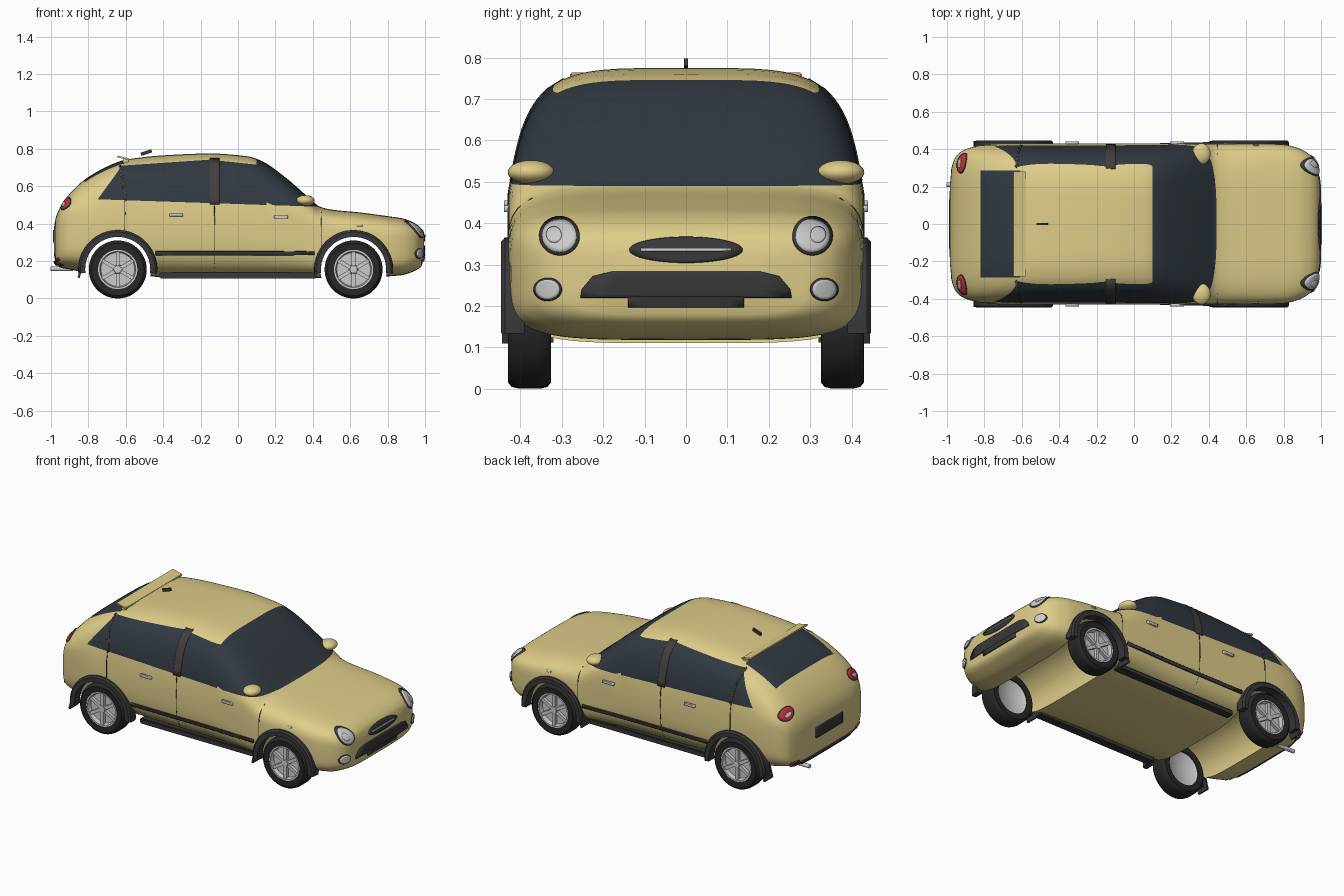
import bpy, bmesh
from math import sin, cos, pi, radians
from mathutils import Vector, Matrix

if "Cube" in bpy.data.objects:
    bpy.data.objects.remove(bpy.data.objects["Cube"])

def material(name, rgb):
    m = bpy.data.materials.new(name)
    m.diffuse_color = (*rgb, 1)
    m.use_nodes = True
    m.node_tree.nodes["Principled BSDF"].inputs["Base Color"].default_value = m.diffuse_color
    return m

PAINT = material("paint", (.73, .61, .25))
GLASS = material("glass", (.03, .04, .052))
TRIM = material("trim", (.04, .04, .043))
RUBBER = material("rubber", (.02, .02, .02))
SILVER = material("silver", (.6, .6, .62))
RED = material("red", (.5, .03, .04))
PILLAR = material("pillar", (.06, .05, .045))

# Body stations along the length: x, half width, underside z, top z
KEYS = [(-.985, .20, .24, .37), (-.975, .30, .19, .43), (-.95, .365, .165, .49), (-.9, .40, .155, .56),
        (-.82, .42, .14, .635), (-.7, .43, .125, .705), (-.6, .43, .12, .742), (-.4, .43, .115, .765),
        (-.15, .43, .11, .775), (.05, .43, .11, .76), (.12, .43, .11, .738), (.25, .43, .11, .65),
        (.40, .43, .11, .52), (.435, .43, .11, .492), (.5, .43, .11, .475), (.65, .43, .115, .46),
        (.8, .425, .118, .44), (.88, .405, .125, .428), (.94, .37, .145, .405), (.98, .31, .17, .372),
        (.995, .20, .23, .335)]
N = 4.5

def slope(i, c):
    d = [(KEYS[j + 1][c] - KEYS[j][c]) / (KEYS[j + 1][0] - KEYS[j][0])
         for j in (i - 1, i) if 0 <= j < len(KEYS) - 1]
    if len(d) == 1:
        return d[0]
    return 2 * d[0] * d[1] / (d[0] + d[1]) if d[0] * d[1] > 0 else 0

def station(x):
    i = 0
    while i < len(KEYS) - 2 and x > KEYS[i + 1][0]:
        i += 1
    h = KEYS[i + 1][0] - KEYS[i][0]
    t = min(max((x - KEYS[i][0]) / h, 0), 1)
    return [KEYS[i][c] * (2*t**3 - 3*t*t + 1) + KEYS[i + 1][c] * (3*t*t - 2*t**3)
            + h * (slope(i, c) * (t**3 - 2*t*t + t) + slope(i + 1, c) * (t**3 - t*t)) for c in (1, 2, 3)]

def tumble(z):  # cabin sides lean inward
    return 1 - .42 * max(0, z - .47) + .35 * max(0, z - .68) ** 1.5

def surf_y(x, z):
    w, zb, zt = station(x)
    u = abs((z - (zb + zt) / 2) / ((zt - zb) / 2))
    return w * tumble(z) * (1 - u ** N) ** (1 / N) if u < 1 else 0

def surf_x(y, z, sign):  # body surface seen from the front (1) or rear (-1)
    lo, hi = .4 * sign, .995 if sign > 0 else -.985
    if abs(y) < surf_y(hi, z):
        return hi
    for _ in range(22):
        mid = (lo + hi) / 2
        lo, hi = (mid, hi) if abs(y) < surf_y(mid, z) else (lo, mid)
    return lo

def finish(name, bm, mats, angle=40):
    bmesh.ops.recalc_face_normals(bm, faces=bm.faces)
    me = bpy.data.meshes.new(name)
    bm.to_mesh(me)
    bm.free()
    ob = bpy.data.objects.new(name, me)
    bpy.context.collection.objects.link(ob)
    for m in mats:
        me.materials.append(m)
    me.shade_smooth()
    me.set_sharp_from_angle(angle=radians(angle))
    return ob

def box(name, loc, size, mat, rot=0, axis='Y', bevel=0):
    bm = bmesh.new()
    bmesh.ops.create_cube(bm, size=1, matrix=Matrix.Translation(loc) @ Matrix.Rotation(radians(rot), 4, axis)
                          @ Matrix.Diagonal((*size, 1)))
    if bevel:
        bmesh.ops.bevel(bm, geom=bm.edges[:], offset=bevel, segments=2, affect='EDGES')
    return finish(name, bm, [mat], 30)

def sweep(name, prof, mat, centre, a0=0, a1=360, n=48, closed=True):
    """Revolve an (r, y) profile about a y-parallel axis."""
    bm = bmesh.new()
    full = a1 - a0 == 360
    rows = [[bm.verts.new(Vector(centre) + Vector((r * cos(a), y, r * sin(a)))) for r, y in prof]
            for a in (radians(a0 + (a1 - a0) * k / n) for k in range(n if full else n + 1))]
    m = len(prof)
    for k in range(n):
        p, q = rows[k], rows[(k + 1) % len(rows)]
        for j in range(m if closed else m - 1):
            bm.faces.new((p[j], p[(j + 1) % m], q[(j + 1) % m], q[j]))
    if not full:
        bm.faces.new(rows[0])
        bm.faces.new(rows[-1])
    bmesh.ops.remove_doubles(bm, verts=bm.verts, dist=1e-5)
    return finish(name, bm, [mat])

def ellipse(cx, cz, rx, rz, n=32, tilt=0):
    c, s = cos(tilt), sin(tilt)
    return [(cx + rx*cos(a)*c - rz*sin(a)*s, cz + rx*cos(a)*s + rz*sin(a)*c)
            for a in (2 * pi * k / n for k in range(n))]

def rect(a0, a1, b0, b1):
    return [(a0, b0), (a1, b0), (a1, b1), (a0, b1)]

def decal(name, outline, view, mat, off=.001, thick=.008, side=1):
    """Thin panel that follows the body; outline is (x, z) for side, (y, z) for front and rear."""
    pts = []
    for p, q in zip(outline, outline[1:] + outline[:1]):
        p, q = Vector(p), Vector(q)
        k = int((q - p).length / .025) + 1
        pts += [p.lerp(q, i / k) for i in range(k)]
    mid = sum(pts, Vector((0, 0))) / len(pts)
    def put(p):
        a, b = p
        if view == 'side':
            return (a, side * (surf_y(a, b) + off), b)
        s = 1 if view == 'front' else -1
        return (surf_x(a, b, s) + s * off, a, b)
    bm = bmesh.new()
    rings = [[bm.verts.new(put(mid.lerp(p, f))) for p in pts] for f in (1, .75, .5, .25)]
    c = bm.verts.new(put(mid))
    n = len(pts)
    for k in range(n):
        j = (k + 1) % n
        for r, s in zip(rings, rings[1:]):
            bm.faces.new((r[k], r[j], s[j], s[k]))
        bm.faces.new((rings[-1][k], rings[-1][j], c))
    ob = finish(name, bm, [mat])
    mod = ob.modifiers.new("thickness", 'SOLIDIFY')
    mod.thickness, mod.offset = thick, 0
    return ob

# Body shell lofted through the stations
bm = bmesh.new()
xs = [a[0] + (b[0] - a[0]) * k / 4 for a, b in zip(KEYS, KEYS[1:]) for k in range(4)] + [KEYS[-1][0]]
M = 80
loops = []
for x in xs:
    w, zb, zt = station(x)
    ring = []
    for k in range(M):
        s, c = sin(2 * pi * k / M), -cos(2 * pi * k / M)
        z = (zb + zt) / 2 + (zt - zb) / 2 * (abs(c) ** (2 / N)) * (1 if c > 0 else -1)
        ring.append(bm.verts.new((x, w * tumble(z) * abs(s) ** (2 / N) * (1 if s > 0 else -1), z)))
    loops.append(ring)
for p, q in zip(loops, loops[1:]):
    for k in range(M):
        bm.faces.new((p[k], p[(k + 1) % M], q[(k + 1) % M], q[k]))
bm.faces.new(loops[0])
bm.faces.new(loops[-1])

# Window outlines cut into the shell, then coloured as glass
def cut(co, no):
    fs = [f for f in bm.faces if f.calc_center_median().z > .46 and -.9 < f.calc_center_median().x < .5]
    geom = set(fs) | {e for f in fs for e in f.edges} | {v for f in fs for v in f.verts}
    bmesh.ops.bisect_plane(bm, geom=list(geom), plane_co=co, plane_no=no, dist=1e-5)

def line_z(p, q, x):
    return p[1] + (q[1] - p[1]) * (x - p[0]) / (q[0] - p[0])

BELT = ((.44, .49), (-.75, .53))
TOP_F, TOP_R = ((.1, .715), (-.15, .742)), ((-.15, .742), (-.62, .71))
REAR = ((-.75, .53), (-.62, .71))
for x in (.445, .1, -.15, -.61, -.82):
    cut((x, 0, 0), (1, 0, 0))
for y in (.285, -.285):
    cut((0, y, 0), (0, 1, 0))
for p, q in (BELT, TOP_F, TOP_R, REAR):
    cut((p[0], 0, p[1]), (p[1] - q[1], 0, q[0] - p[0]))
for f in bm.faces:
    x, y, z = f.calc_center_median()
    if x > .445 or z < line_z(*BELT, x):
        continue
    top = line_z(*(TOP_F if x > -.15 else TOP_R), x)
    side_glass = z < top and z > .5 and (x > -.62 or z > .53) and z < line_z(*REAR, x)
    if x > .1 or side_glass or (-.82 < x < -.61 and abs(y) < .285):
        f.material_index = 1
body = finish("body_shell", bm, [PAINT, GLASS], 35)

# Wheel openings
WHEELS = ((-.643, "rear"), (.618, "front"))
for wx, end in WHEELS:
    cutter = sweep("arch_cutter", [(0, -.6), (.178, -.6), (.178, .6), (0, .6)], PAINT, (wx, 0, .155), closed=False)
    cutter.hide_render = True
    mod = body.modifiers.new("arch", 'BOOLEAN')
    mod.object, mod.operation, mod.solver = cutter, 'DIFFERENCE', 'EXACT'
    bpy.context.view_layer.objects.active = body
    bpy.ops.object.modifier_apply(modifier=mod.name)
    bpy.data.objects.remove(cutter)
body.data.shade_smooth()
body.data.set_sharp_from_angle(angle=radians(35))

for s, lr in ((1, "left"), (-1, "right")):
    # Wheels, flares and mud flaps
    for wx, end in WHEELS:
        tag, c = f"{end}_{lr}", (wx, s * .378, .155)
        P = lambda pr: [(r, s * y) for r, y in pr]
        sweep("tyre_" + tag, P([(.105, -.05), (.14, -.052), (.151, -.043), (.155, -.025), (.155, .025),
                                (.151, .043), (.14, .052), (.105, .05)]), RUBBER, c)
        sweep("rim_" + tag, P([(0, .022), (.09, .022), (.096, .048), (.108, .048), (.108, -.046),
                               (.095, -.035), (0, -.03)]), SILVER, c, closed=False)
        sweep("hub_" + tag, P([(0, .048), (.02, .046), (.027, .02)]), SILVER, c, n=24, closed=False)
        for k in range(6):
            a = k * pi / 3 + pi / 6
            box("spoke_" + tag, (wx + .058 * cos(a), s * .41, .155 + .058 * sin(a)), (.078, .018, .02),
                SILVER, -a * 180 / pi)
        sweep("flare_" + tag, P([(.174, .39), (.212, .39), (.21, .438), (.2, .447), (.174, .447)]),
              TRIM, (wx, 0, .155), -6, 186, 32)
        box("mud_flap_" + tag, (wx - .2, s * .405, .145), (.012, .08, .07), TRIM, 15)
    # Door trims, sill, pillars, seams and handles
    decal("side_moulding_" + lr, rect(-.44, .41, .232, .252), 'side', TRIM, .002, .012, s)
    box("sill_" + lr, (.0, s * .345, .123), (.84, .05, .034), TRIM, bevel=.006)
    decal("centre_pillar_" + lr, rect(-.15, -.1, .503, .748), 'side', PILLAR, 0, .005, s)
    decal("rear_pillar_" + lr, [(-.607, .523), (-.595, .523), (-.625, .712), (-.635, .706)], 'side', PILLAR, 0, .005, s)
    for x, z0, z1 in ((-.125, .14, .503), (.445, .27, .46), (-.605, .365, .522)):
        decal("door_seam_" + lr, rect(x - .0015, x + .0015, z0, z1), 'side', TRIM, 0, .003, s)
    for x, z in ((-.33, .447), (.23, .435)):
        decal("door_handle_" + lr, rect(x - .037, x + .037, z - .008, z + .008), 'side', SILVER, .003, .014, s)
    decal("side_marker_" + lr, rect(.635, .665, .385, .395), 'side', SILVER, .001, .006, s)
    # Mirror
    bm = bmesh.new()
    bmesh.ops.create_uvsphere(bm, u_segments=24, v_segments=14, radius=1,
        matrix=Matrix.Translation((.36, s * .374, .523)) @ Matrix.Diagonal((.05, .057, .029, 1)))
    finish("door_mirror_" + lr, bm, [PAINT])
    # Lamps
    decal("headlamp_rim_" + lr, ellipse(s * .305, .368, .048, .046), 'front', TRIM, .001, .008)
    decal("headlamp_lens_" + lr, ellipse(s * .305, .368, .041, .039), 'front', SILVER, .003, .012)
    decal("headlamp_bulb_" + lr, ellipse(s * .318, .37, .018, .018), 'front', SILVER, .008, .012)
    decal("fog_lamp_rim_" + lr, ellipse(s * .333, .24, .033, .028), 'front', TRIM, .001, .008)
    decal("fog_lamp_" + lr, ellipse(s * .333, .24, .028, .024), 'front', SILVER, .004, .012)
    decal("tail_lamp_rim_" + lr, ellipse(s * .325, .507, .056, .031, tilt=-.3 * s), 'rear', TRIM, .001, .006)
    decal("tail_lamp_" + lr, ellipse(s * .325, .507, .051, .027, tilt=-.3 * s), 'rear', RED, .003, .01)
    decal("reverse_lamp_" + lr, ellipse(s * .325, .504, .026, .009, tilt=-.3 * s), 'rear', SILVER, .007, .01)
    decal("reflector_" + lr, rect(s * .28, s * .34, .205, .217), 'rear', RED, .002, .008)

# Nose: grille, bar and lower intake
decal("grille", ellipse(0, .335, .137, .031, 40), 'front', TRIM, .001)
decal("grille_bar", rect(-.11, .11, .332, .339), 'front', SILVER, .005)
decal("lower_intake", [(-.255, .22), (.255, .22), (.252, .24), (.225, .272), (.18, .283),
                       (-.18, .283), (-.225, .272), (-.252, .24)], 'front', TRIM, .001)
decal("intake_lip", rect(-.14, .14, .197, .222), 'front', TRIM, .003)

# Tail: plate recess, bumper strip, exhaust
decal("rear_plate_recess", rect(-.13, .13, .30, .365), 'rear', TRIM, .001)
decal("rear_bumper_strip", rect(-.31, .31, .178, .2), 'rear', TRIM, .002, .012)
bm = bmesh.new()
bmesh.ops.create_cone(bm, cap_ends=True, segments=20, radius1=.012, radius2=.012, depth=.12,
    matrix=Matrix.Translation((-.942, .21, .158)) @ Matrix.Rotation(pi / 2, 4, 'Y'))
finish("exhaust_pipe", bm, [SILVER])

# Roof: spoiler and aerial
box("roof_spoiler", (-.612, 0, .751), (.07, .56, .01), PAINT, 14, bevel=.003)
for s in (1, -1):
    box("spoiler_mount", (-.6, s * .26, .73), (.03, .015, .04), PAINT)
box("roof_aerial", (-.49, 0, .78), (.06, .01, .018), TRIM, -18)
